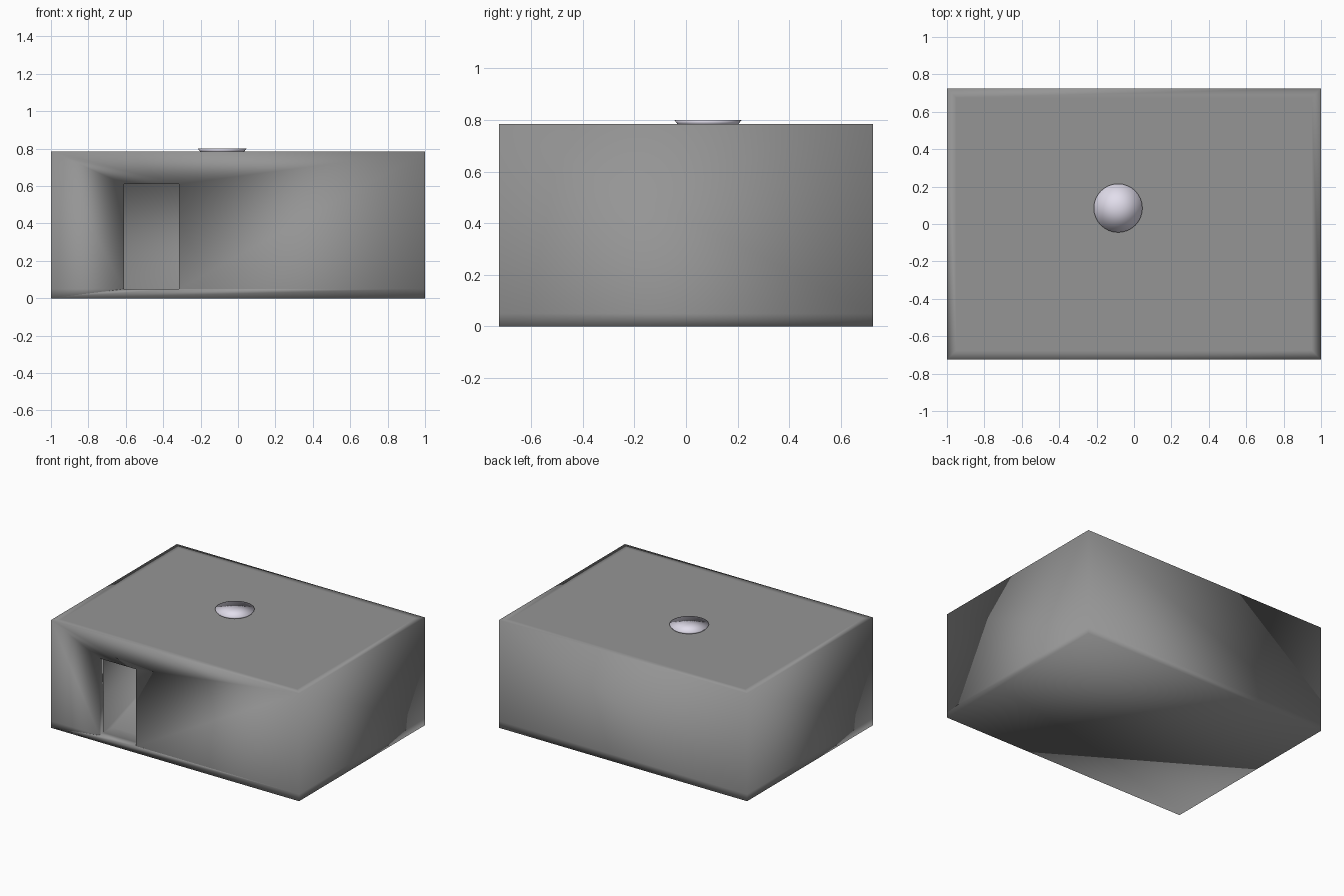
import bpy, bmesh, math
from mathutils import Vector

if "Cube" in bpy.data.objects:
    bpy.data.objects.remove(bpy.data.objects["Cube"])

W, D, H, T = 1.0, 0.725, 0.785, 0.05
DOOR = (-0.61, -0.315, 0.61)


def material(name, rgb):
    m = bpy.data.materials.new(name)
    m.diffuse_color = (*rgb, 1)
    m.use_nodes = True
    m.node_tree.nodes["Principled BSDF"].inputs["Base Color"].default_value = m.diffuse_color
    return m


def finish(bm, name, mat=None):
    bmesh.ops.recalc_face_normals(bm, faces=bm.faces)
    for f in bm.faces:
        f.smooth = True
    me = bpy.data.meshes.new(name)
    bm.to_mesh(me)
    bm.free()
    ob = bpy.data.objects.new(name, me)
    bpy.context.collection.objects.link(ob)
    if mat:
        me.materials.append(mat)
    return ob


def box(lo, hi):
    bm = bmesh.new()
    bmesh.ops.create_cube(bm, size=1)
    for v in bm.verts:
        v.co = Vector([lo[i] if v.co[i] < 0 else hi[i] for i in range(3)])
    return bm


wall_grey = material("wall_grey", (0.3, 0.3, 0.3))

# Room shell: outer block with a wall-thickness ring on the roof and a floor line
bm = box((-W, -D, 0), (W, D, H))
top = max(bm.faces, key=lambda f: f.calc_center_median().z)
bmesh.ops.inset_region(bm, faces=[top], thickness=T, use_even_offset=True)
bmesh.ops.bisect_plane(bm, geom=bm.verts[:] + bm.edges[:] + bm.faces[:],
                       plane_co=(0, 0, T), plane_no=(0, 0, 1))
room = finish(bm, "room_shell", wall_grey)

# Hollow interior and front doorway
cavity = finish(box((-W + T, -D + T, T), (W - T, D - T, H - T)), "cavity_cutter", wall_grey)
doorway = finish(box((DOOR[0], -D - 0.1, T), (DOOR[1], -D + T + 0.1, DOOR[2])),
                 "doorway_cutter", wall_grey)
for cutter in (cavity, doorway):
    mod = room.modifiers.new(cutter.name, 'BOOLEAN')
    mod.operation = 'DIFFERENCE'
    mod.solver = 'EXACT'
    mod.object = cutter
    cutter.hide_render = True
    cutter.hide_set(True)
bpy.context.view_layer.objects.active = room
for mod in list(room.modifiers):
    bpy.ops.object.modifier_apply(modifier=mod.name)
for cutter in (cavity, doorway):
    bpy.data.objects.remove(cutter)

# Ceiling lamp: shallow bowl through the roof with a flat cap
R, DEPTH, RIM, N, STEPS = 0.13, 0.07, 0.8, 32, 8
sphere_r = (R * R + DEPTH * DEPTH) / (2 * DEPTH)
half = math.asin(R / sphere_r)
bm = bmesh.new()
profile = [bm.verts.new((sphere_r * math.sin(half * i / STEPS), 0,
                         RIM - DEPTH + sphere_r * (1 - math.cos(half * i / STEPS))))
           for i in range(STEPS + 1)]
profile.append(bm.verts.new((0, 0, RIM)))
edges = [bm.edges.new(p) for p in zip(profile, profile[1:])]
bmesh.ops.spin(bm, geom=profile + edges, cent=(0, 0, 0), axis=(0, 0, 1),
               angle=2 * math.pi, steps=N)
bmesh.ops.remove_doubles(bm, verts=bm.verts, dist=1e-4)
bmesh.ops.translate(bm, verts=bm.verts, vec=(-0.085, 0.085, 0))
finish(bm, "ceiling_lamp", material("lamp_glass", (0.76, 0.73, 0.84)))
